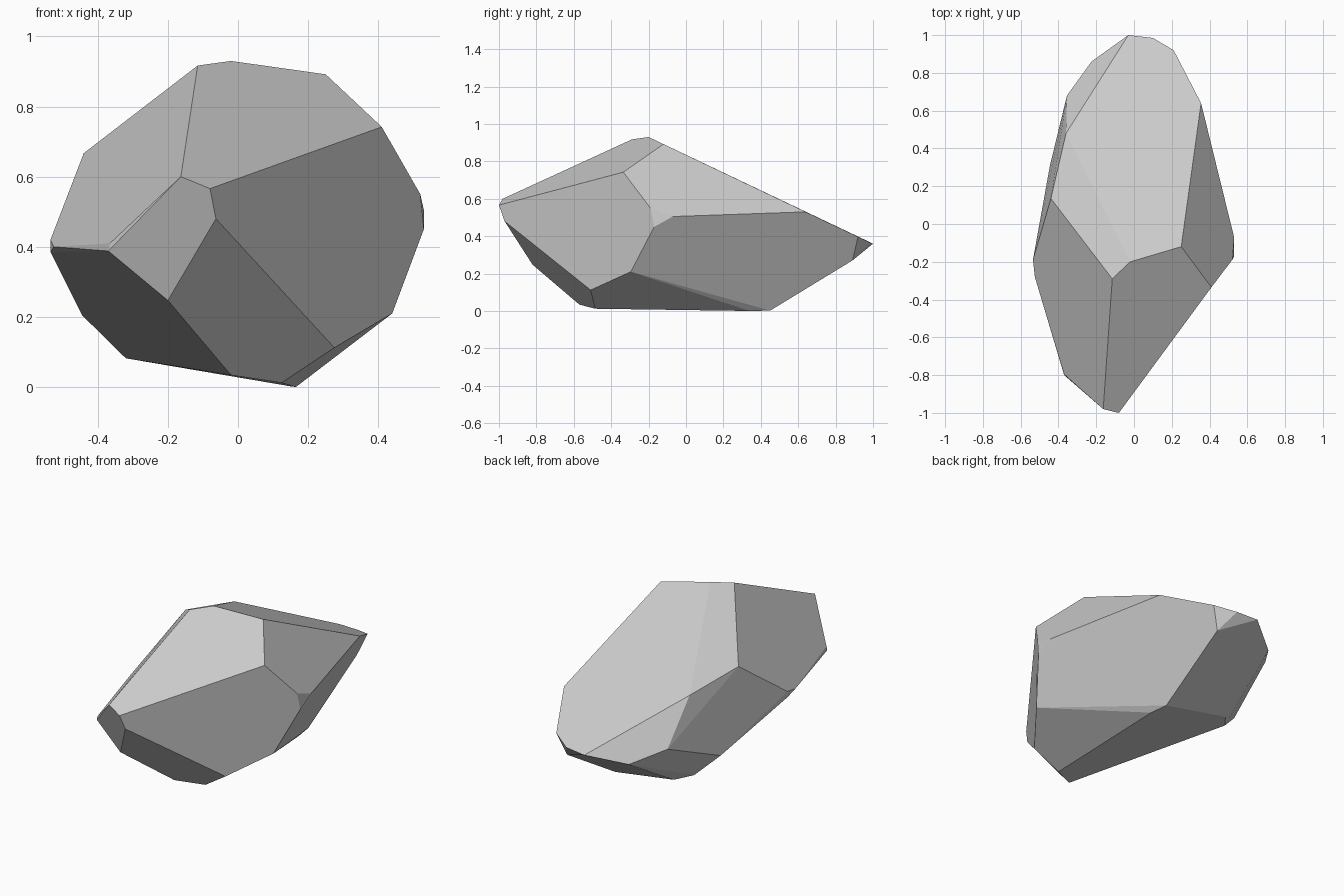
import bpy
import bmesh
from math import radians


def remove_default_cube():
    cube = bpy.data.objects.get("Cube")
    if cube:
        bpy.data.objects.remove(cube, do_unlink=True)


def make_material(name, colour):
    material = bpy.data.materials.new(name)
    material.use_nodes = True
    material.diffuse_color = colour
    shader = next(node for node in material.node_tree.nodes
                  if node.type == "BSDF_PRINCIPLED")
    shader.inputs["Base Color"].default_value = colour
    return material


def make_faceted_stone(name, corner_groups, material):
    """Wrap the corners in a convex skin and merge nearly flat facets."""
    bm = bmesh.new()
    for group in corner_groups:
        for corner in group:
            bm.verts.new(corner)
    hull = bmesh.ops.convex_hull(bm, input=bm.verts[:])
    leftovers = {item for item in hull["geom_interior"] + hull["geom_unused"]
                 if isinstance(item, bmesh.types.BMVert)}
    bmesh.ops.delete(bm, geom=list(leftovers), context="VERTS")
    bmesh.ops.dissolve_limit(bm, angle_limit=radians(4),
                             verts=bm.verts[:], edges=bm.edges[:])
    bmesh.ops.recalc_face_normals(bm, faces=bm.faces[:])

    mesh = bpy.data.meshes.new(name)
    bm.to_mesh(mesh)
    bm.free()
    mesh.materials.append(material)
    mesh.shade_flat()
    stone = bpy.data.objects.new(name, mesh)
    bpy.context.collection.objects.link(stone)
    return stone


remove_default_cube()
stone_grey = make_material("stone grey", (0.6, 0.6, 0.6, 1))

# Sloping top slab, from the ridge to the thin rear edge
crown = [(-.115, -.29, .917), (-.02, -.2, .93), (.25, -.12, .892),
         (.355, .64, .53), (.21, .92, .397), (.1, .985, .366),
         (-.03, 1, .36), (-.36, .48, .606), (-.44, .135, .667)]

# Blunt front nose
nose = [(-.163, -.98, .6), (-.08, -1, .566), (-.063, -.97, .48),
        (-.2, -.82, .247), (-.37, -.8, .388), (-.365, -.8, .41)]

# Widest corners on both sides
left_flank = [(.41, -.335, .742), (.52, -.19, .55), (.53, -.17, .45),
              (.53, -.07, .505), (.44, -.295, .21), (.275, -.51, .112)]
right_flank = [(-.525, -.28, .4), (-.535, -.19, .42), (-.535, -.19, .385),
               (-.445, .31, .205)]

# Tapered back and the slightly tilted underside
back = [(-.355, .68, .36), (-.225, .86, .303), (.16, .89, .27)]
underside = [(.125, -.485, .012), (-.02, -.57, .034), (-.32, .38, .082),
             (-.25, .47, .07), (.15, .45, .002), (.165, .34, 0)]

make_faceted_stone("faceted_rock",
                   [crown, nose, left_flank, right_flank, back, underside],
                   stone_grey)
